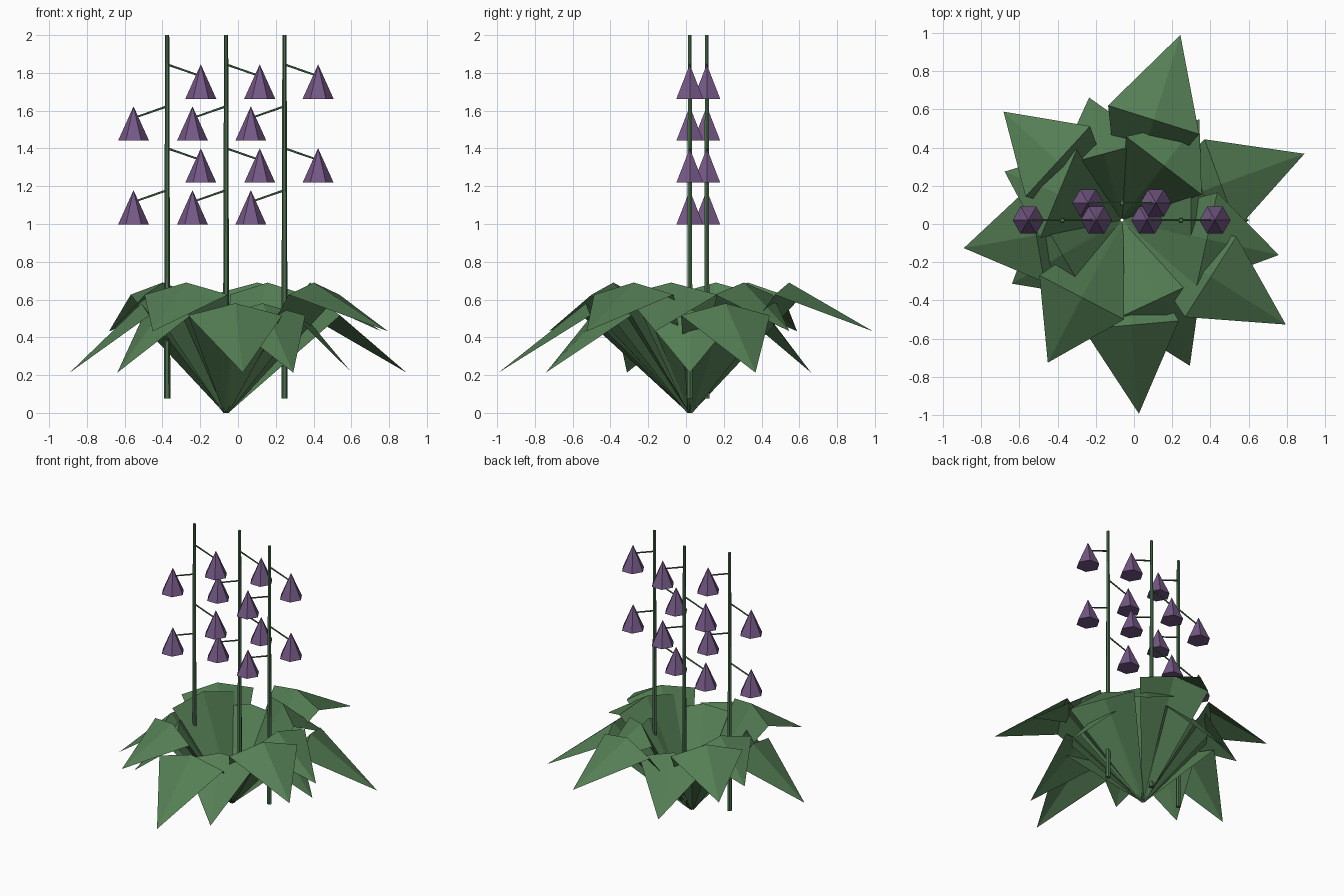
import bpy, bmesh
from math import radians
from mathutils import Vector, Matrix

if "Cube" in bpy.data.objects:
    bpy.data.objects.remove(bpy.data.objects["Cube"])


def material(name, rgb):
    m = bpy.data.materials.new(name)
    m.use_nodes = True
    m.diffuse_color = (*rgb, 1)
    m.node_tree.nodes["Principled BSDF"].inputs["Base Color"].default_value = (*rgb, 1)
    return m


LEAF = material("leaf green", (0.09, 0.21, 0.09))
STEM = material("stem green", (0.07, 0.16, 0.075))
BELL = material("bell purple", (0.175, 0.097, 0.235))


def finish(name, bm, mat):
    mesh = bpy.data.meshes.new(name)
    bm.to_mesh(mesh)
    bm.free()
    mesh.materials.append(mat)
    obj = bpy.data.objects.new(name, mesh)
    bpy.context.collection.objects.link(obj)
    return obj


def rod(bm, a, b, r1, r2, sides=6):
    """Tapered cylinder or cone between two points."""
    a, b = Vector(a), Vector(b)
    axis = b - a
    turn = Vector((0, 0, 1)).rotation_difference(axis).to_matrix().to_4x4()
    if axis.x == 0 and axis.y == 0:
        turn = Matrix.Rotation(radians(90), 4, "Z")
    bmesh.ops.create_cone(bm, cap_ends=True, segments=sides, radius1=r1, radius2=r2,
                          depth=axis.length,
                          matrix=Matrix.Translation((a + b) / 2) @ turn)


# Leaves: folded spears spiralling round the crown by the golden angle
CROWN = Vector((-0.063, 0.02, 0))
HALF_WIDTH = 0.25
FOOT = 0.013
for i in range(14):
    length = 0.665 + 0.176 * (i % 3)
    fold = length * 0.542
    ridge, tip = (0.69, 0.432) if i % 2 else (0.58, 0.213)
    edge = ridge - 0.064
    bm = bmesh.new()
    spin = Matrix.Rotation(radians(137.5 * i), 3, "Z")
    points = [(0.008, FOOT, 0), (0.008, -FOOT, 0), (fold, HALF_WIDTH, edge),
              (fold, 0, ridge), (fold, -HALF_WIDTH, edge), (length, 0, tip)]
    foot_l, foot_r, left, mid, right, end = [bm.verts.new(CROWN + spin @ Vector(p))
                                             for p in points]
    for tri in ((foot_l, mid, left), (foot_l, foot_r, mid), (foot_r, right, mid),
                (end, left, mid), (end, mid, right)):
        bm.faces.new(tri)
    finish(f"leaf_{i + 1}", bm, LEAF)

# Flower stalks: stem, side branches and hanging bells
REACH = 0.178
for s, (x, y) in enumerate([(-0.375, 0.02), (-0.063, 0.11), (0.246, 0.02)]):
    stem = bmesh.new()
    rod(stem, (x, y, 0.075), (x, y, 2), 0.017, 0.011)
    finish(f"stem_{s + 1}", stem, STEM)
    branches, bells = bmesh.new(), bmesh.new()
    for k in range(4):
        bx = x + REACH * (1 if k % 2 == 0 else -1)
        top = 1.845 - 0.222 * k
        rod(branches, (x, y, top), (bx, y, top - 0.062), 0.006, 0.005, 5)
        rod(bells, (bx, y, top - 0.182), (bx, y, top), 0.082, 0)
    finish(f"branches_{s + 1}", branches, STEM)
    finish(f"bells_{s + 1}", bells, BELL)
